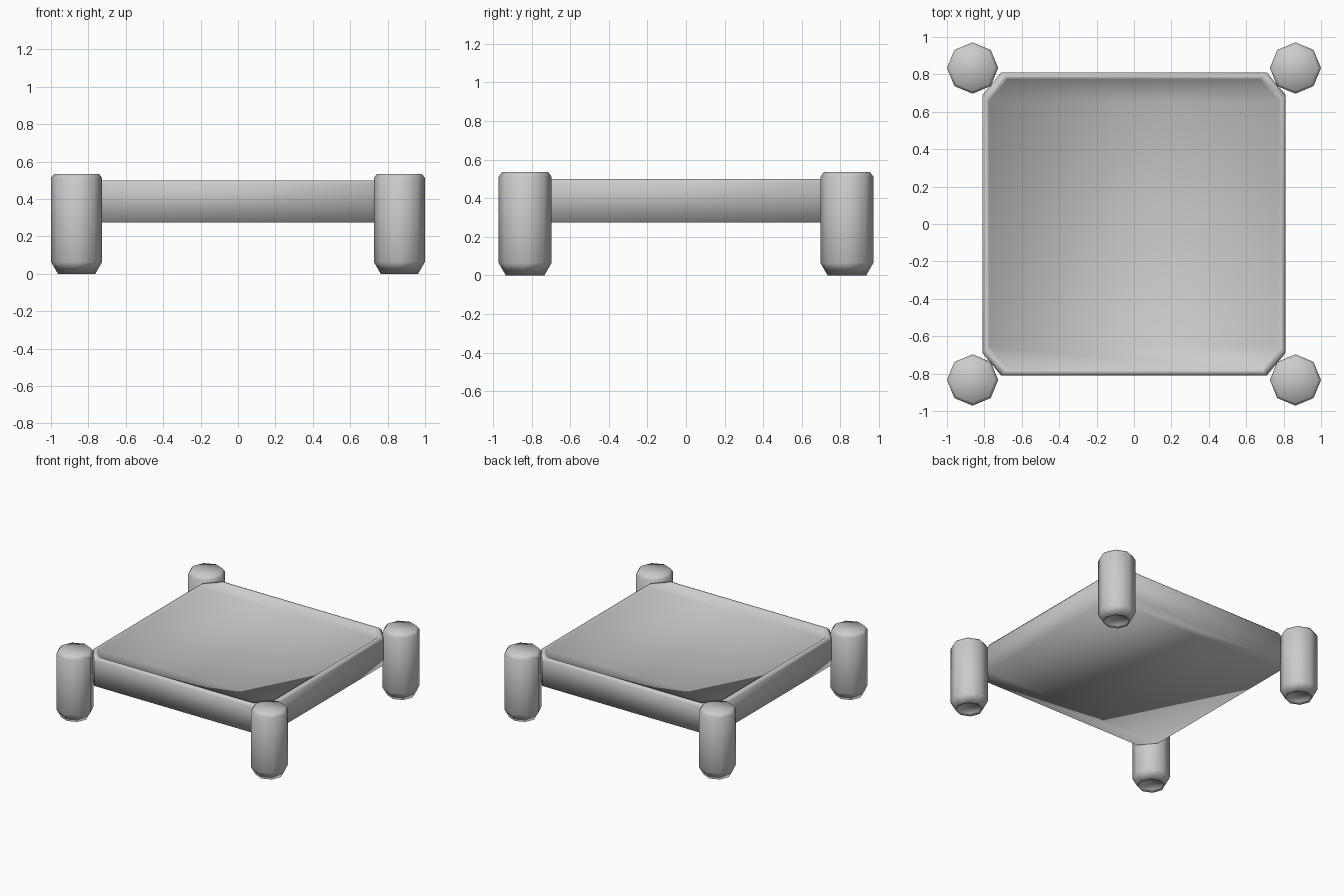
import bpy, bmesh, math

if "Cube" in bpy.data.objects:
    bpy.data.objects.remove(bpy.data.objects["Cube"], do_unlink=True)

# Single light grey material
grey = bpy.data.materials.new("light_grey")
grey.use_nodes = True
colour = (0.6, 0.6, 0.6, 1.0)
grey.diffuse_color = colour
grey.node_tree.nodes["Principled BSDF"].inputs["Base Color"].default_value = colour


def octagon(radius, z):
    return [(radius * math.cos(i * math.tau / 8), radius * math.sin(i * math.tau / 8), z)
            for i in range(8)]


def cut_square(half, z, cut_x=0.1, cut_y=0.12):
    """Square ring with its corners cut off."""
    a, b = half - cut_x, half - cut_y
    return [(half, -b, z), (half, b, z), (a, half, z), (-a, half, z),
            (-half, b, z), (-half, -b, z), (-a, -half, z), (a, -half, z)]


def cap(bm, ring):
    """Close an eight-sided ring with a middle strip and two end strips."""
    for order in ((0, 1, 4, 5), (1, 2, 3, 4), (5, 6, 7, 0)):
        bm.faces.new([ring[i] for i in order])


def loft(name, rings, location=(0, 0, 0)):
    """Bridge counter-clockwise rings of points into one closed smooth object."""
    bm = bmesh.new()
    loops = [[bm.verts.new(p) for p in ring] for ring in rings]
    for low, high in zip(loops, loops[1:]):
        for i in range(len(low)):
            j = (i + 1) % len(low)
            bm.faces.new((low[i], low[j], high[j], high[i]))
    cap(bm, loops[0])
    cap(bm, loops[-1])
    bmesh.ops.recalc_face_normals(bm, faces=bm.faces[:])
    for face in bm.faces:
        face.smooth = True
    mesh = bpy.data.meshes.new(name)
    bm.to_mesh(mesh)
    bm.free()
    mesh.materials.append(grey)
    obj = bpy.data.objects.new(name, mesh)
    obj.location = location
    bpy.context.collection.objects.link(obj)


# Tray: underside, outer wall, rim, low inner lip, floor
tray_profile = [(0.81, 0.275), (0.81, 0.48), (0.80, 0.50), (0.78, 0.50), (0.775, 0.485)]
loft("tray", [cut_square(h, z) for h, z in tray_profile])

# Four legs: recessed sole, tapered foot, shaft, bevelled top
leg_profile = [(0.09, 0.02), (0.10, 0.0), (0.137, 0.065), (0.137, 0.512), (0.12, 0.535)]
for side, x in (("right", -0.863), ("left", 0.863)):
    for end, y in (("front", -0.834), ("back", 0.834)):
        loft(f"{end}_{side}_leg", [octagon(r, z) for r, z in leg_profile], (x, y, 0))
